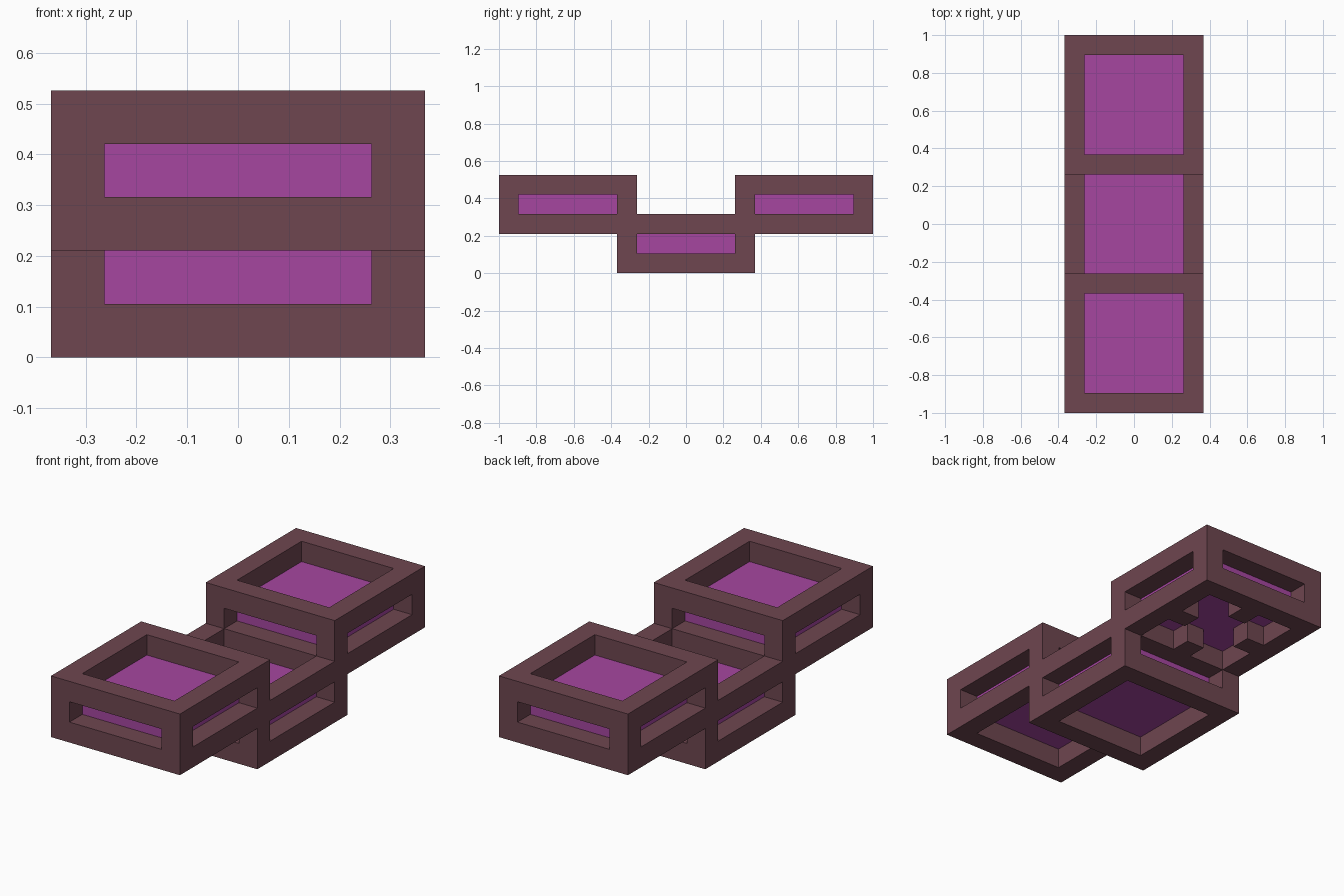
import bpy, bmesh
from mathutils import Vector

cube = bpy.data.objects.get("Cube")
if cube:
    bpy.data.objects.remove(cube, do_unlink=True)

U = 2 / 19  # beam thickness, the module of the whole model


def make_material(name, color):
    mat = bpy.data.materials.new(name)
    mat.use_nodes = True
    mat.diffuse_color = color
    mat.node_tree.nodes["Principled BSDF"].inputs["Base Color"].default_value = color
    return mat


brown = make_material("dusty brown", (0.156, 0.061, 0.08, 1))
purple = make_material("bright purple", (0.381, 0.061, 0.352, 1))


def add_block(bm, center, size):
    verts = bmesh.ops.create_cube(bm, size=1)["verts"]
    bmesh.ops.scale(bm, vec=Vector(size) * U, verts=verts)
    bmesh.ops.translate(bm, vec=Vector(center) * U, verts=verts)


def finish(bm, name):
    mesh = bpy.data.meshes.new(name)
    bm.to_mesh(mesh)
    bm.free()
    mesh.materials.append(brown)
    mesh.materials.append(purple)
    obj = bpy.data.objects.new(name, mesh)
    bpy.context.collection.objects.link(obj)


def make_cage(name, y, z):
    """Beam frame whose six recessed windows show the purple core."""
    bm = bmesh.new()
    add_block(bm, (0, y, z), (7, 7, 3))
    bm.normal_update()
    panels = list(bm.faces)
    bmesh.ops.inset_individual(bm, faces=panels, thickness=U, use_even_offset=True)
    floors = bmesh.ops.extrude_discrete_faces(bm, faces=panels)["faces"]
    bm.normal_update()
    for face in floors:
        face.material_index = 1
        bmesh.ops.translate(bm, vec=face.normal * -U, verts=face.verts)
    finish(bm, name)


# Three overlapping cages, the middle one lower
make_cage("middle_cage", 0, 1.5)
make_cage("front_cage", -6, 3.5)
make_cage("back_cage", 6, 3.5)

# Small blocks on the middle of each edge of the back cage's bottom opening
bm = bmesh.new()
for x, y in ((2, 0), (-2, 0), (0, 2), (0, -2)):
    add_block(bm, (x, 6 + y, 2.5), (1, 1, 1))
finish(bm, "bottom_blocks")
